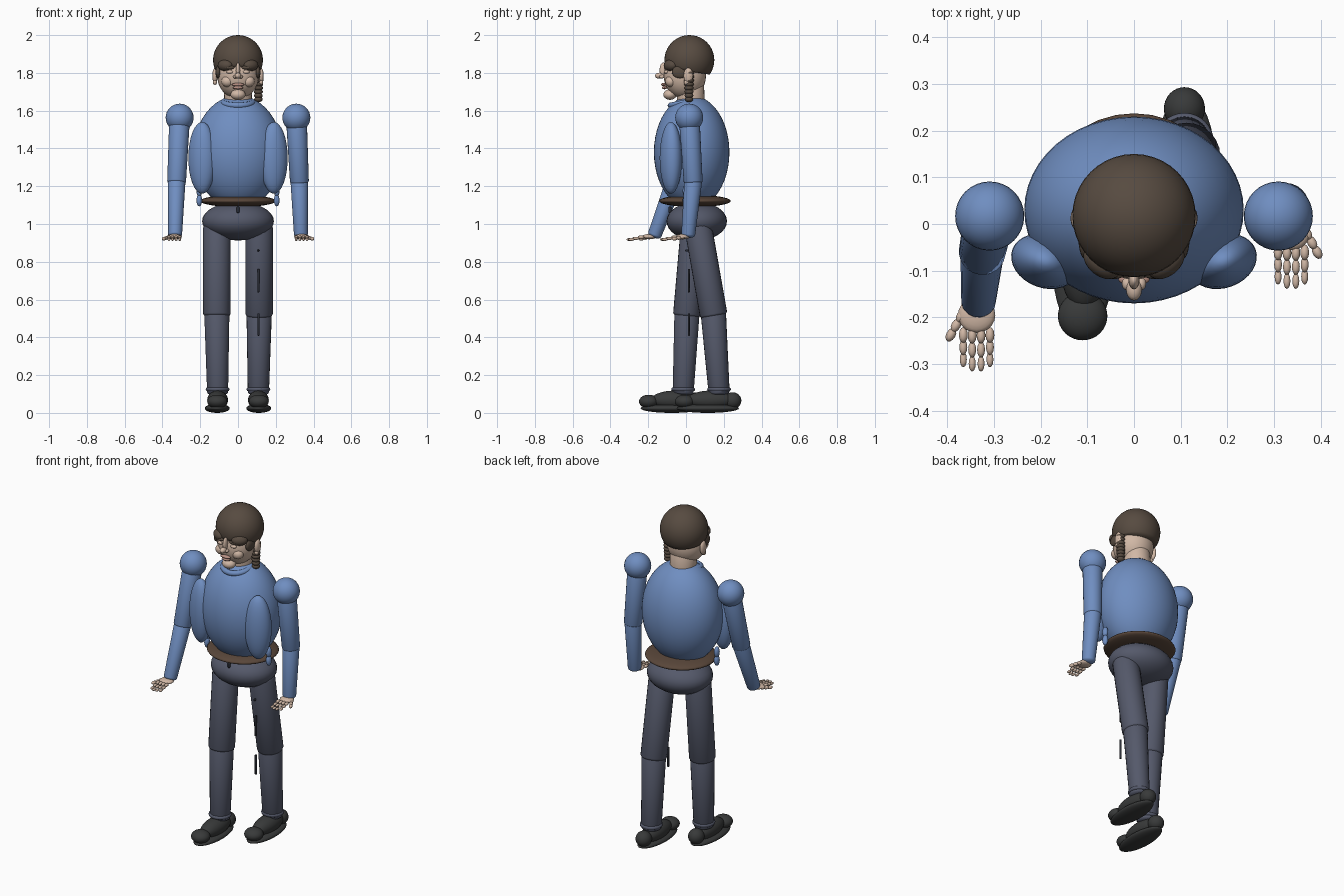
import bpy, bmesh, math
from mathutils import Vector, Matrix

cube = bpy.data.objects.get("Cube")
if cube:
    bpy.data.objects.remove(cube, do_unlink=True)


def material(name, rgb):
    m = bpy.data.materials.new(name)
    m.use_nodes = True
    m.diffuse_color = (*rgb, 1)
    m.node_tree.nodes["Principled BSDF"].inputs["Base Color"].default_value = (*rgb, 1)
    return m


BLUE = material("blue_cloth", (.16, .27, .53))
SLATE = material("slate_trousers", (.09, .10, .145))
BROWN = material("brown_leather", (.10, .062, .042))
HAIR = material("dark_brown_hair", (.095, .07, .052))
SKIN = material("skin", (.64, .48, .38))
LIP = material("lips", (.48, .28, .23))
SHOE = material("black_shoe", (.04, .042, .042))
DARK = material("dark_trim", (.022, .025, .035))


def finish(name, bm, mat):
    mesh = bpy.data.meshes.new(name)
    bmesh.ops.recalc_face_normals(bm, faces=bm.faces)
    for f in bm.faces:
        f.smooth = True
    bm.to_mesh(mesh)
    bm.free()
    mesh.materials.append(mat)
    ob = bpy.data.objects.new(name, mesh)
    bpy.context.collection.objects.link(ob)
    return ob


def ball(name, loc, radii, mat, turn=0, seg=32, cut=None):
    """Ellipsoid, optionally turned about z and trimmed below a plane."""
    bm = bmesh.new()
    bmesh.ops.create_uvsphere(bm, u_segments=seg, v_segments=seg // 2, radius=1)
    bm.transform(Matrix.Translation(loc) @ Matrix.Rotation(turn, 4, 'Z') @ Matrix.Diagonal((*radii, 1)))
    if cut:
        geom = bm.verts[:] + bm.edges[:] + bm.faces[:]
        bmesh.ops.bisect_plane(bm, geom=geom, plane_co=cut[0], plane_no=cut[1], clear_inner=True)
        bmesh.ops.holes_fill(bm, edges=[e for e in bm.edges if e.is_boundary])
    return finish(name, bm, mat)


def limb(name, a, b, ra, rb, mat, cap=.35, seg=24):
    """Tapered tube from a to b with rounded ends; cap sets how far they bulge."""
    a, b = Vector(a), Vector(b)
    length = (b - a).length
    steps = [i * math.pi / 10 for i in range(6)]
    profile = [(ra * math.sin(t), -ra * cap * math.cos(t)) for t in steps]
    profile += [(rb * math.cos(t), length + rb * cap * math.sin(t)) for t in steps]
    bm = bmesh.new()
    verts = [bm.verts.new((r, 0, z)) for r, z in profile]
    edges = [bm.edges.new(pair) for pair in zip(verts, verts[1:])]
    bmesh.ops.spin(bm, geom=verts + edges, cent=(0, 0, 0), axis=(0, 0, 1),
                   angle=math.tau, steps=seg, use_merge=True)
    bmesh.ops.remove_doubles(bm, verts=bm.verts, dist=1e-5)
    rot = Vector((0, 0, 1)).rotation_difference(b - a).to_matrix().to_4x4()
    bm.transform(Matrix.Translation(a) @ rot)
    return finish(name, bm, mat)


def ring(name, loc, major, minor, mat, tilt=0):
    bpy.ops.mesh.primitive_torus_add(location=loc, rotation=(tilt, 0, 0), major_radius=major,
                                     minor_radius=minor, major_segments=32, minor_segments=10)
    ob = bpy.context.object
    ob.name = name
    ob.data.materials.append(mat)
    bpy.ops.object.shade_smooth()


# Torso, belt and hips
ball("torso", (0, .03, 1.38), (.235, .2, .3), BLUE, seg=48)
ball("belt", (0, .047, 1.122), (.2, .19, .032), BROWN)
ball("hips", (0, .057, 1.015), (.19, .16, .102), SLATE)
ring("collar", (0, -.005, 1.643), .078, .016, BLUE, .2)
limb("trouser_button", (0, -.085, 1.065), (0, -.085, 1.085), .008, .008, DARK, 1, 8)

# Neck and head
limb("neck", (0, .03, 1.6), (0, .02, 1.74), .072, .075, SKIN)
ball("head", (0, -.006, 1.785), (.11, .112, .122), SKIN)
ball("hair", (0, .018, 1.868), (.132, .132, .132), HAIR, seg=40,
     cut=((0, .018, 1.808), (0, .16, 1)))
ball("chin", (0, -.085, 1.685), (.04, .035, .028), SKIN, seg=20)
ball("nose_bridge", (0, -.12, 1.815), (.012, .02, .04), SKIN, seg=16)
ball("nose_tip", (0, -.14, 1.785), (.017, .024, .016), SKIN, seg=16)
ball("upper_lip", (0, -.118, 1.738), (.034, .014, .009), LIP, seg=16)
ball("lower_lip", (0, -.114, 1.722), (.028, .014, .009), LIP, seg=16)

for side, s in (("left", 1), ("right", -1)):
    # Face details, hair locks
    ball(side + "_nostril", (s * .015, -.128, 1.78), (.011, .014, .01), SKIN, seg=12)
    ball(side + "_cheek", (s * .055, -.08, 1.755), (.033, .03, .03), SKIN, seg=20)
    ball(side + "_eye", (s * .042, -.104, 1.805), (.02, .012, .01), SKIN, seg=16)
    ball(side + "_brow", (s * .045, -.104, 1.828), (.03, .014, .01), HAIR, seg=16)
    ball(side + "_fringe", (s * .068, -.082, 1.84), (.045, .03, .03), HAIR, s * .65, 20)
    ball(side + "_sideburn", (s * .105, -.03, 1.805), (.014, .045, .034), HAIR, seg=20)
    ball(side + "_ear", (s * .122, .012, 1.785), (.014, .025, .042), SKIN, seg=16)
    ball(side + "_ear_lobe", (s * .122, .003, 1.75), (.011, .014, .014), SKIN, seg=12)
    # Side panels of the jacket and the knots hanging at the waist
    ball(side + "_jacket_panel", (s * .19, -.08, 1.35), (.075, .057, .19), BLUE, s * .35)
    for i, z in enumerate((1.175, 1.125)):
        ball(f"{side}_waist_knot_{i}", (s * .205, 0, z), (.015, .018, .032), BLUE, seg=16)

# Braid behind the left ear
for i in range(8):
    r = .028 - .0008 * i
    ball(f"braid_{i}", (.108, .016, 1.8 - .02 * i), (r, r, .015), HAIR, seg=16)

# Arms: side sign, elbow y, wrist y
for side, s, elbow_y, wrist_y in (("left", 1, .038, .012), ("right", -1, -.06, -.165)):
    shoulder = (s * .309, .017, 1.563)
    elbow = (s * .325, elbow_y, 1.225)
    wrist = (s * .333, wrist_y, .945)
    ball(side + "_shoulder", shoulder, (.074, .074, .074), BLUE)
    limb(side + "_upper_arm", shoulder, elbow, .055, .05, BLUE)
    limb(side + "_forearm", elbow, wrist, .047, .037, BLUE, .5)
    # Hand held flat, pointing forward
    palm_y = wrist_y - .03
    ball(side + "_palm", (s * .337, palm_y, .933), (.04, .038, .014), SKIN, seg=20)
    for f in range(4):
        x = s * .337 + (f - 1.5) * .019
        reach = .03 if f in (1, 2) else .026
        for j in range(3):
            y = palm_y - .035 - reach * (j + .3)
            ball(f"{side}_finger_{f}_{j}", (x, y, .93 - .006 * j),
                 (.0095 - .001 * j, .017, .0095 - .001 * j), SKIN, seg=12)
    for j in range(3):
        ball(f"{side}_thumb_{j}", (s * (.37 + .011 * j), palm_y - .002 - .02 * j, .93 - .004 * j),
             (.01, .016, .01), SKIN, s * .5, 12)

# Legs in mid-stride: side sign, hip y, knee y, ankle y
for side, s, hip_y, knee_y, ankle_y in (("left", 1, .065, .145, .175), ("right", -1, .045, .005, -.015)):
    hip, knee = (s * .112, hip_y, .98), (s * .112, knee_y, .525)
    ankle = (s * .108, ankle_y, .11)
    limb(side + "_thigh", hip, knee, .073, .073, SLATE)
    limb(side + "_shin", knee, ankle, .067, .056, SLATE)
    ring(side + "_trouser_cuff", (s * .108, ankle_y, .125), .052, .011, SLATE)
    # Shoe
    ball(side + "_shoe_upper", (s * .108, ankle_y - .045, .068), (.055, .125, .05), SHOE)
    ball(side + "_shoe_toe", (s * .11, ankle_y - .182, .06), (.053, .052, .036), SHOE)
    ball(side + "_shoe_heel", (s * .108, ankle_y + .072, .065), (.044, .046, .044), SHOE)
    ball(side + "_shoe_sole", (s * .11, ankle_y - .06, .024), (.066, .165, .024), SHOE)

# Slim rods hanging beside the left leg
for i, (low, high) in enumerate(((.64, .76), (.41, .525))):
    limb(f"hanging_rod_{i}", (.108, .015, low), (.108, .015, high), .006, .006, DARK, .3, 10)
ball("thigh_stud", (.108, .005, .86), (.006, .012, .006), DARK, seg=10)
